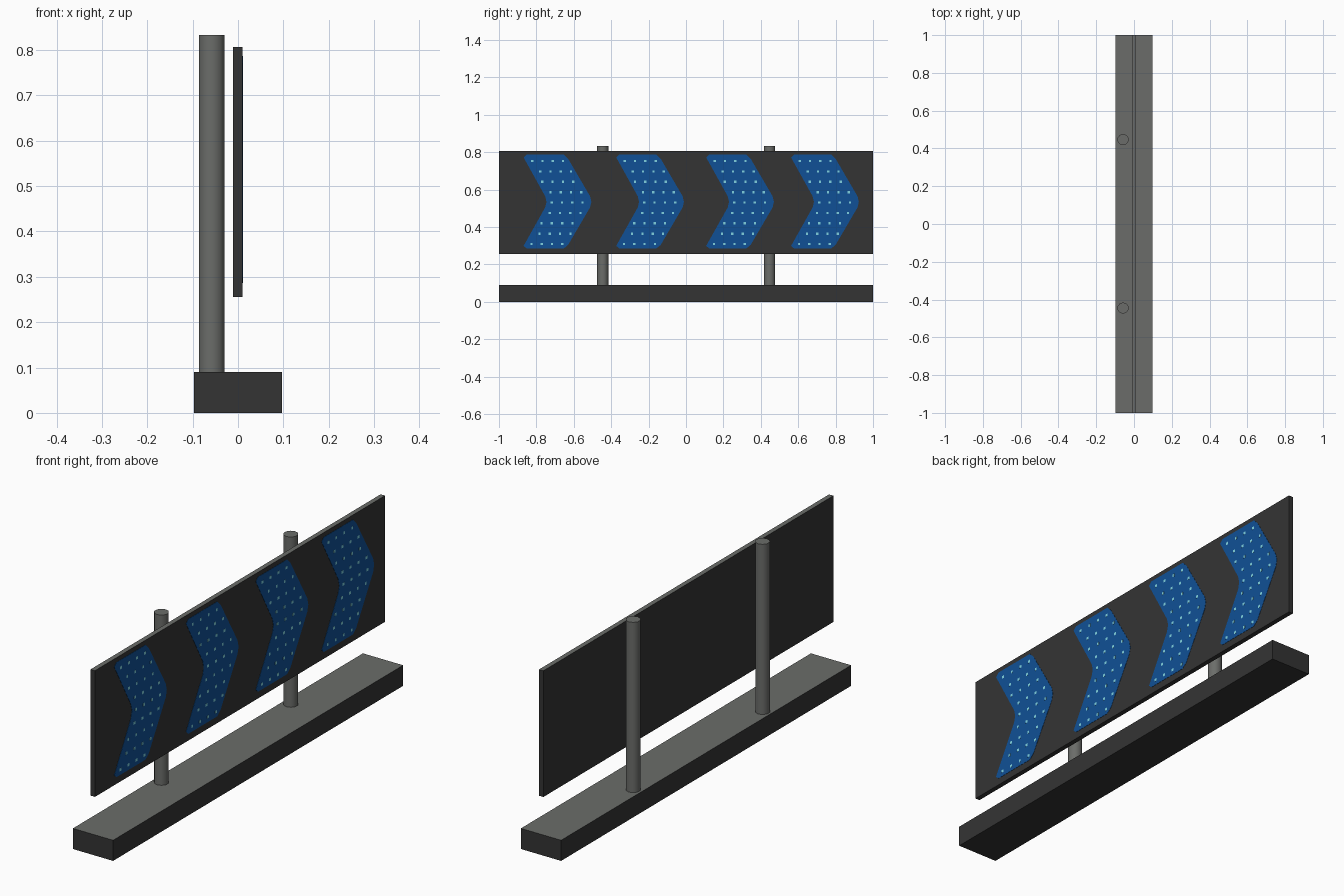
import bpy, bmesh, math
from mathutils import Matrix, Vector

if "Cube" in bpy.data.objects:
    bpy.data.objects.remove(bpy.data.objects["Cube"])


def material(name, rgb):
    m = bpy.data.materials.new(name)
    m.diffuse_color = (*rgb, 1)
    m.use_nodes = True
    m.node_tree.nodes["Principled BSDF"].inputs["Base Color"].default_value = m.diffuse_color
    return m


DARK = material("dark grey", (0.034, 0.034, 0.034))
GREY = material("mid grey", (0.147, 0.152, 0.143))
BLUE = material("arrow blue", (0.005, 0.081, 0.305))
CYAN = material("lamp cyan", (0.22, 0.65, 0.75))


def finish(bm, name, *mats):
    bmesh.ops.recalc_face_normals(bm, faces=bm.faces)
    me = bpy.data.meshes.new(name)
    bm.to_mesh(me)
    bm.free()
    for m in mats:
        me.materials.append(m)
    ob = bpy.data.objects.new(name, me)
    bpy.context.collection.objects.link(ob)
    return ob


def add_box(bm, lo, hi):
    lo, hi = Vector(lo), Vector(hi)
    mat = Matrix.Translation((lo + hi) / 2) @ Matrix.Diagonal((*(hi - lo), 1))
    bmesh.ops.create_cube(bm, size=1, matrix=mat)


def slab(name, lo, hi):
    """Dark box whose upward face is mid grey."""
    bm = bmesh.new()
    add_box(bm, lo, hi)
    bm.normal_update()
    for f in bm.faces:
        f.material_index = int(f.normal.z > 0.5)
    return finish(bm, name, DARK, GREY)


# Base beam and sign panel
FRONT = 0.0095
slab("base", (-0.097, -1, 0), (0.097, 1, 0.09))
slab("sign_panel", (-0.0115, -1, 0.256), (FRONT, 1, 0.807))

# Two round posts behind the panel
for side, y in (("left", -0.445), ("right", 0.447)):
    bm = bmesh.new()
    bmesh.ops.create_cone(bm, cap_ends=True, segments=10, radius1=0.03, radius2=0.03,
                          depth=0.743, matrix=Matrix.Translation((-0.058, y, 0.4615)))
    for f in bm.faces:
        f.smooth = len(f.verts) == 4
    post = finish(bm, side + "_post", GREY)
    for e in post.data.edges:   # keep the rims crisp
        a, b = (post.data.vertices[i].co.z for i in e.vertices)
        e.use_edge_sharp = abs(a - b) < 0.01

# Chevron outline (y from its left end, z), corners slightly clipped
CHEVRON = [(0.0, 0.772), (0.015, 0.787), (0.215, 0.787), (0.238, 0.765),
           (0.355, 0.565), (0.362, 0.535), (0.355, 0.505),
           (0.238, 0.305), (0.215, 0.286), (0.015, 0.286), (0.0, 0.3),
           (0.115, 0.505), (0.122, 0.535), (0.115, 0.565)]
STARTS = (-0.868, -0.373, 0.108, 0.562)

lamps = bmesh.new()
for n, y0 in enumerate(STARTS, 1):
    # Thin blue chevron plate
    bm = bmesh.new()
    face = bm.faces.new([bm.verts.new((FRONT - 0.002, y0 + y, z)) for y, z in CHEVRON])
    ext = bmesh.ops.extrude_face_region(bm, geom=[face])
    bmesh.ops.translate(bm, vec=(0.003, 0, 0),
                        verts=[v for v in ext["geom"] if isinstance(v, bmesh.types.BMVert)])
    finish(bm, "chevron_%d" % n, BLUE)
    # Staggered rows of tiny square lamps following the chevron's bend
    for row in range(9):
        z = 0.309 + row * 0.0555
        left = y0 + 0.122 * (1 - abs(z - 0.535) / 0.25)
        for col in range(4):
            y = left + 0.03 + col * 0.055 + (row % 2) * 0.016
            add_box(lamps, (FRONT, y - 0.006, z - 0.006), (FRONT + 0.0015, y + 0.006, z + 0.006))
finish(lamps, "lamps", CYAN)
